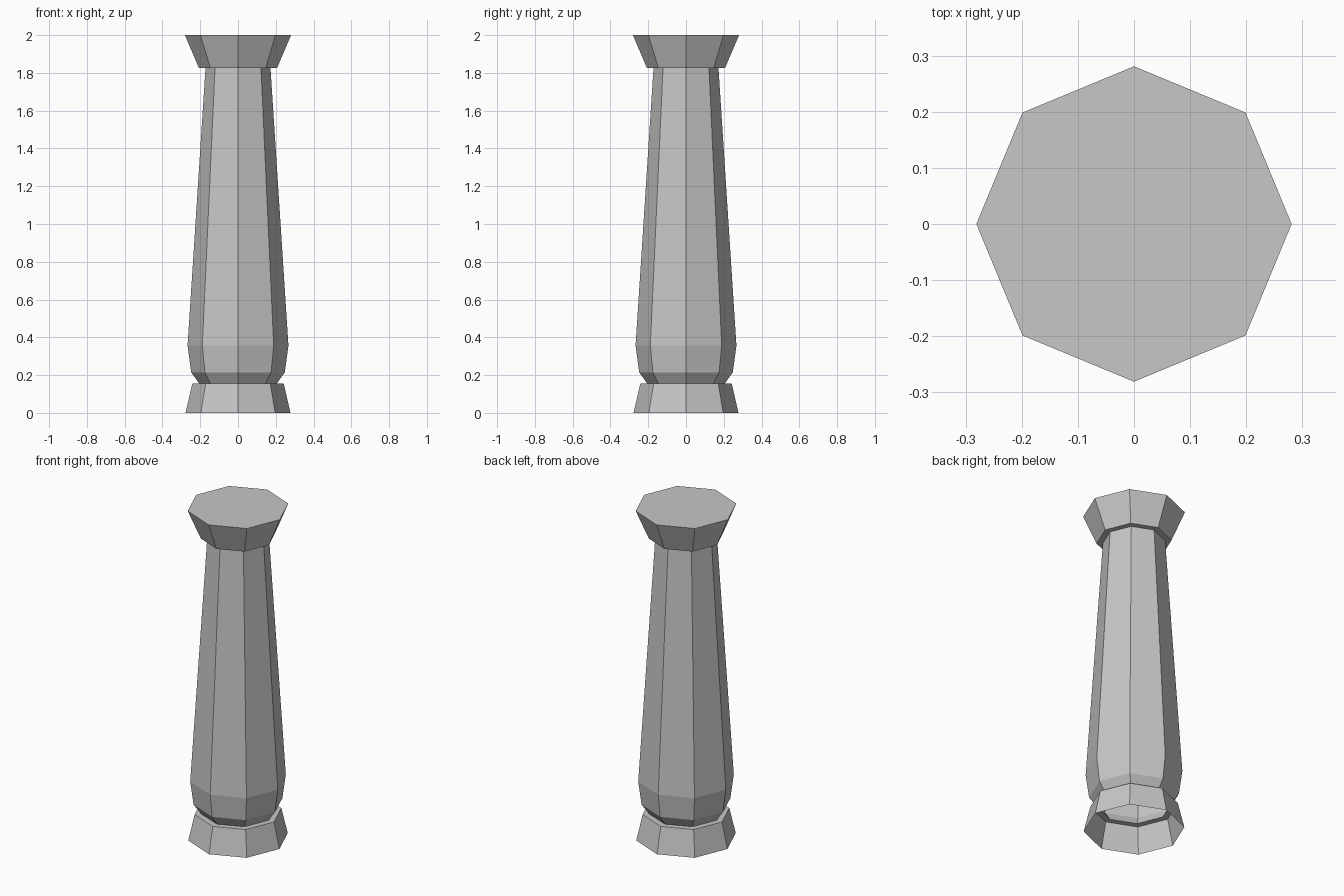
import bpy
import bmesh
from math import cos, sin, tau

default_cube = bpy.data.objects.get("Cube")
if default_cube:
    bpy.data.objects.remove(default_cube, do_unlink=True)

SIDES = 8

# Plain stone colour
stone = bpy.data.materials.new("stone_grey")
stone.use_nodes = True
colour = (0.57, 0.57, 0.57, 1.0)
stone.diffuse_color = colour
stone.node_tree.nodes["Principled BSDF"].inputs["Base Color"].default_value = colour


def turned_part(name, profile, close_top=False):
    """Sweep a (radius, height) profile around z as a flat-sided shell."""
    bm = bmesh.new()
    rings = []
    for radius, z in profile:
        rings.append([bm.verts.new((radius * cos(tau * i / SIDES),
                                    radius * sin(tau * i / SIDES), z))
                      for i in range(SIDES)])
    for low, high in zip(rings, rings[1:]):
        for i in range(SIDES):
            j = (i + 1) % SIDES
            bm.faces.new((low[i], low[j], high[j], high[i]))
    if close_top:
        bm.faces.new(rings[-1])
    mesh = bpy.data.meshes.new(name)
    bm.to_mesh(mesh)
    bm.free()
    mesh.materials.append(stone)
    part = bpy.data.objects.new(name, mesh)
    bpy.context.collection.objects.link(part)
    return part


# Hollow foot, open below, with a ledge running in to the neck
turned_part("base", [(0.278, 0), (0.242, 0.155), (0.205, 0.155)])

# Neck, bulge and tapering shaft
turned_part("shaft", [(0.205, 0.155), (0.248, 0.215), (0.267, 0.357), (0.172, 1.826)])

# Flared capital with underside ledge and flat top
turned_part("capital", [(0.172, 1.826), (0.207, 1.826), (0.281, 2.0)], close_top=True)
